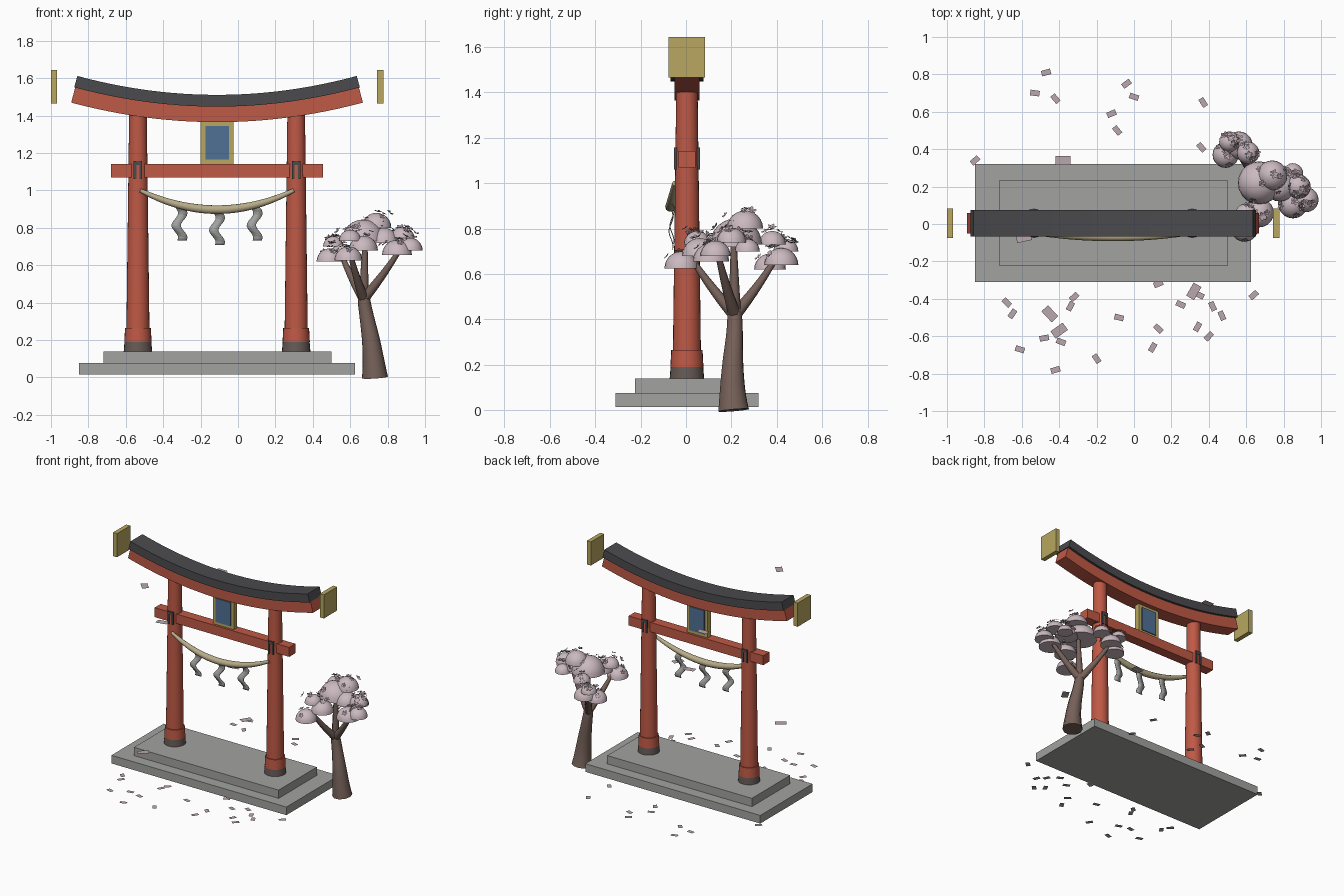
import bpy, bmesh, math, random
from mathutils import Matrix, Vector

random.seed(4)
cube = bpy.data.objects.get("Cube")
if cube:
    bpy.data.objects.remove(cube, do_unlink=True)


def material(name, *rgb):
    m = bpy.data.materials.new(name)
    m.use_nodes = True
    m.diffuse_color = (*rgb, 1)
    m.node_tree.nodes["Principled BSDF"].inputs["Base Color"].default_value = (*rgb, 1)
    return m


stone = material("grey stone", .36, .36, .35)
red = material("vermilion paint", .52, .10, .06)
black = material("charcoal black", .07, .068, .074)
gold = material("muted gold", .48, .39, .12)
blue = material("slate blue", .08, .165, .30)
bark = material("brown bark", .18, .12, .10)
collar_brown = material("dark brown", .13, .10, .09)
straw = material("straw", .48, .41, .25)
blossom = material("pale blossom", .60, .49, .53)
petal_pink = material("dusty petal", .49, .39, .43)

GX, GY = -.112, .004   # centre of the gate


def finish(bm, name, mat, smooth=False):
    mesh = bpy.data.meshes.new(name)
    bm.to_mesh(mesh)
    bm.free()
    mesh.materials.append(mat)
    ob = bpy.data.objects.new(name, mesh)
    bpy.context.scene.collection.objects.link(ob)
    if smooth:
        select(ob)
        bpy.ops.object.shade_smooth_by_angle(angle=math.radians(40))
    return ob


def select(ob):
    bpy.ops.object.select_all(action='DESELECT')
    ob.select_set(True)
    bpy.context.view_layer.objects.active = ob


def add_box(bm, x0, x1, y0, y1, z0, z1):
    centre = Vector((x0 + x1, y0 + y1, z0 + z1)) / 2
    size = Matrix.Diagonal((x1 - x0, y1 - y0, z1 - z0, 1))
    bmesh.ops.create_cube(bm, size=1, matrix=Matrix.Translation(centre) @ size)


def box(name, mat, *bounds):
    bm = bmesh.new()
    add_box(bm, *bounds)
    return finish(bm, name, mat)


def cone(name, mat, x, r0, r1, z0, z1):
    bm = bmesh.new()
    bmesh.ops.create_cone(bm, cap_ends=True, segments=24, radius1=r0, radius2=r1,
                          depth=z1 - z0, matrix=Matrix.Translation((x, GY, (z0 + z1) / 2)))
    return finish(bm, name, mat, True)


def tube(name, mat, points):
    # each point is x, y, z, radius
    curve = bpy.data.curves.new(name, 'CURVE')
    curve.dimensions = '3D'
    curve.bevel_depth = 1
    curve.bevel_resolution = 3
    curve.resolution_u = 6
    curve.use_fill_caps = True
    spline = curve.splines.new('NURBS')
    spline.points.add(len(points) - 1)
    for p, (x, y, z, r) in zip(spline.points, points):
        p.co = (x, y, z, 1)
        p.radius = r
    spline.order_u = 3
    spline.use_endpoint_u = True
    curve.materials.append(mat)
    ob = bpy.data.objects.new(name, curve)
    bpy.context.scene.collection.objects.link(ob)
    select(ob)
    bpy.ops.object.convert(target='MESH')
    bpy.ops.object.shade_smooth_by_angle(angle=math.radians(50))


def sagging_beam(name, mat, half, low, high, depth, n=24):
    # bar swept along a shallow parabola, offset along its normals
    bm = bmesh.new()
    rings = []
    for i in range(n + 1):
        x = half * (2 * i / n - 1)
        z = 1.365 + .172 * x * x
        normal = Vector((-.344 * x, 0, 1)).normalized()
        corners = ((low, -depth), (low, depth), (high, depth), (high, -depth))
        rings.append([bm.verts.new(Vector((GX + x, GY + y, z)) + normal * t) for t, y in corners])
    for a, b in zip(rings, rings[1:]):
        for k in range(4):
            bm.faces.new((a[k], a[k - 1], b[k - 1], b[k]))
    bm.faces.new(rings[0])
    bm.faces.new(rings[-1])
    bmesh.ops.recalc_face_normals(bm, faces=bm.faces)
    finish(bm, name, mat, True)


# Stone steps
box("lower_step", stone, -.85, .625, -.31, .32, .015, .077)
box("upper_step", stone, -.72, .5, -.225, .235, .077, .14)

# Columns with footings and joint brackets
for side, s in (("right", -1), ("left", 1)):
    x = GX + s * .423
    cone(side + "_footing", collar_brown, x, .076, .072, .14, .19)
    cone(side + "_sleeve", red, x, .073, .069, .19, .265)
    cone(side + "_column", red, x, .063, .047, .15, 1.42)
    bm = bmesh.new()
    for leg in (-1, 1):
        add_box(bm, x + leg * .016 - .007, x + leg * .016 + .007, GY - .057, GY + .057, 1.06, 1.135)
    add_box(bm, x - .023, x + .023, GY - .057, GY + .057, 1.135, 1.157)
    finish(bm, side + "_bracket", black)
    # Gold end plates
    px = GX + s * .872
    box(side + "_end_plate", gold, px - .017, px + .017, GY - .08, GY + .08, 1.465, 1.645)

# Beams
box("tie_beam", red, -.68, .455, GY - .037, GY + .037, 1.07, 1.142)
sagging_beam("upper_beam", red, .78, 0, .083, .055)
sagging_beam("roof_beam", black, .785, .083, .146, .072)

# Sign board
box("sign_frame", gold, GX - .088, GX + .088, GY - .02, GY + .02, 1.14, 1.37)
box("sign_panel", blue, GX - .063, GX + .063, GY - .027, GY + .027, 1.165, 1.345)


# Straw rope and hanging paper strips
def rope_point(t):
    k = 1 - t * t
    return GX + .41 * t, -.05 - .018 * k, 1.0 - .103 * k, .011 + .013 * k


tube("straw_rope", straw, [rope_point(i / 8 - 1) for i in range(17)])
for n, t in enumerate((-.49, 0, .49)):
    x, y, z, r = rope_point(t)
    bm = bmesh.new()
    rows = []
    for i in range(13):
        f = i / 12
        sway = .018 * math.sin(f * 8.5)
        rows.append([bm.verts.new((x + sway + e, y + sway / 2, z - .01 - .178 * f)) for e in (-.025, .025)])
    for a, b in zip(rows, rows[1:]):
        bm.faces.new((a[0], b[0], b[1], a[1]))
    strip = finish(bm, f"paper_strip_{n}", stone, True)
    strip.modifiers.new("thickness", 'SOLIDIFY').thickness = .004

# Tree trunk and branches
fork = (.672, .215, .42)
tube("trunk", bark, [(.732, .21, 0, .07), (.728, .205, .06, .06), (.712, .205, .2, .048),
                     (.685, .215, .34, .037), (*fork, .034), (.67, .215, .46, .026)])
for n, tip in enumerate(((.55, .39, .66), (.68, .21, .76), (.87, .14, .69), (.6, .03, .66))):
    mid = [a + (b - a) * .55 for a, b in zip(fork, tip)]
    mid[2] -= .02
    tube(f"branch_{n}", bark, [(*fork, .028), (*mid, .02), (*tip, .012)])

# Foliage domes: x, y, base z, radius
domes = ((.49, .37, .62, .07), (.56, .42, .64, .075), (.61, .38, .73, .06), (.51, .44, .7, .055),
         (.67, .22, .73, .115), (.74, .26, .8, .08), (.78, .2, .72, .08),
         (.85, .11, .655, .08), (.92, .13, .68, .067), (.88, .2, .74, .065), (.85, .27, .7, .055),
         (.59, -.02, .625, .075), (.67, .06, .68, .078), (.6, .05, .73, .06))
bm = bmesh.new()
for x, y, z, r in domes:
    ball = bmesh.new()
    bmesh.ops.create_uvsphere(ball, u_segments=20, v_segments=12, radius=r)
    cut = bmesh.ops.bisect_plane(ball, geom=ball.verts[:] + ball.edges[:] + ball.faces[:],
                                 plane_co=(0, 0, 0), plane_no=(0, 0, -1), clear_outer=True)
    rim = [e for e in ball.edges if e.is_boundary]
    bmesh.ops.holes_fill(ball, edges=rim)
    bmesh.ops.translate(ball, verts=ball.verts, vec=(x, y, z))
    part = bpy.data.meshes.new("dome")
    ball.to_mesh(part)
    ball.free()
    bm.from_mesh(part)
    bpy.data.meshes.remove(part)
finish(bm, "foliage", blossom, True)

# Five-petalled flowers scattered over the domes
bm = bmesh.new()
for x, y, z, r in domes:
    for i in range(5):
        turn, lean = random.uniform(0, math.tau), random.uniform(.1, 1)
        out = Vector((math.sin(lean) * math.cos(turn), math.sin(lean) * math.sin(turn), math.cos(lean)))
        lift = random.choice((.005, .008, .03))
        size = random.uniform(.018, .026)
        place = Matrix.Translation(Vector((x, y, z)) + out * (r + lift)) @ out.to_track_quat('Z', 'Y').to_matrix().to_4x4()
        for k in range(5):
            spin = place @ Matrix.Rotation(math.tau * k / 5, 4, 'Z')
            outline = ((0, 0, 0), (.65, -.35, .15), (1, 0, .3), (.65, .35, .15))
            bm.faces.new([bm.verts.new(spin @ (Vector(p) * size)) for p in outline])
finish(bm, "flowers", petal_pink)


# Fallen and drifting petals
def add_petal(bm, x, y, z, length):
    place = Matrix.Translation((x, y, z)) @ Matrix.Rotation(random.uniform(-1.2, 1.2), 4, 'Z')
    corners = ((-1, -.6, 0), (1, -.6, 0), (1, .6, 0), (-1, .6, 0))
    bm.faces.new([bm.verts.new(place @ (Vector(c) * length / 2)) for c in corners])


fallen = ((-.47, .81), (-.53, .7), (-.42, .67), (-.04, .75), (0, .68), (-.12, .59), (-.09, .5),
          (.37, .65), (.36, .41), (-.85, .34), (-.68, -.42), (-.65, -.48), (-.61, -.67),
          (-.48, -.61), (-.39, -.63), (-.42, -.78), (-.2, -.72), (-.08, -.5), (.1, -.66),
          (.13, -.56), (.13, -.32), (.25, -.43), (.35, -.38), (.42, -.44), (.47, -.49),
          (.34, -.55), (.4, -.6), (.64, -.38), (-.32, -.39), (-.34, -.44))
bm = bmesh.new()
for x, y in fallen:
    add_petal(bm, x, y, .012, .05)
finish(bm, "fallen_petals", petal_pink)
bm = bmesh.new()
for spot in ((-.45, -.48, 1.54), (-.59, -.07, 1.07), (-.38, .34, 1.36), (-.03, 0, .85),
             (.32, -.36, .68), (-.4, -.57, .32)):
    add_petal(bm, *spot, .08)
finish(bm, "drifting_petals", petal_pink)
